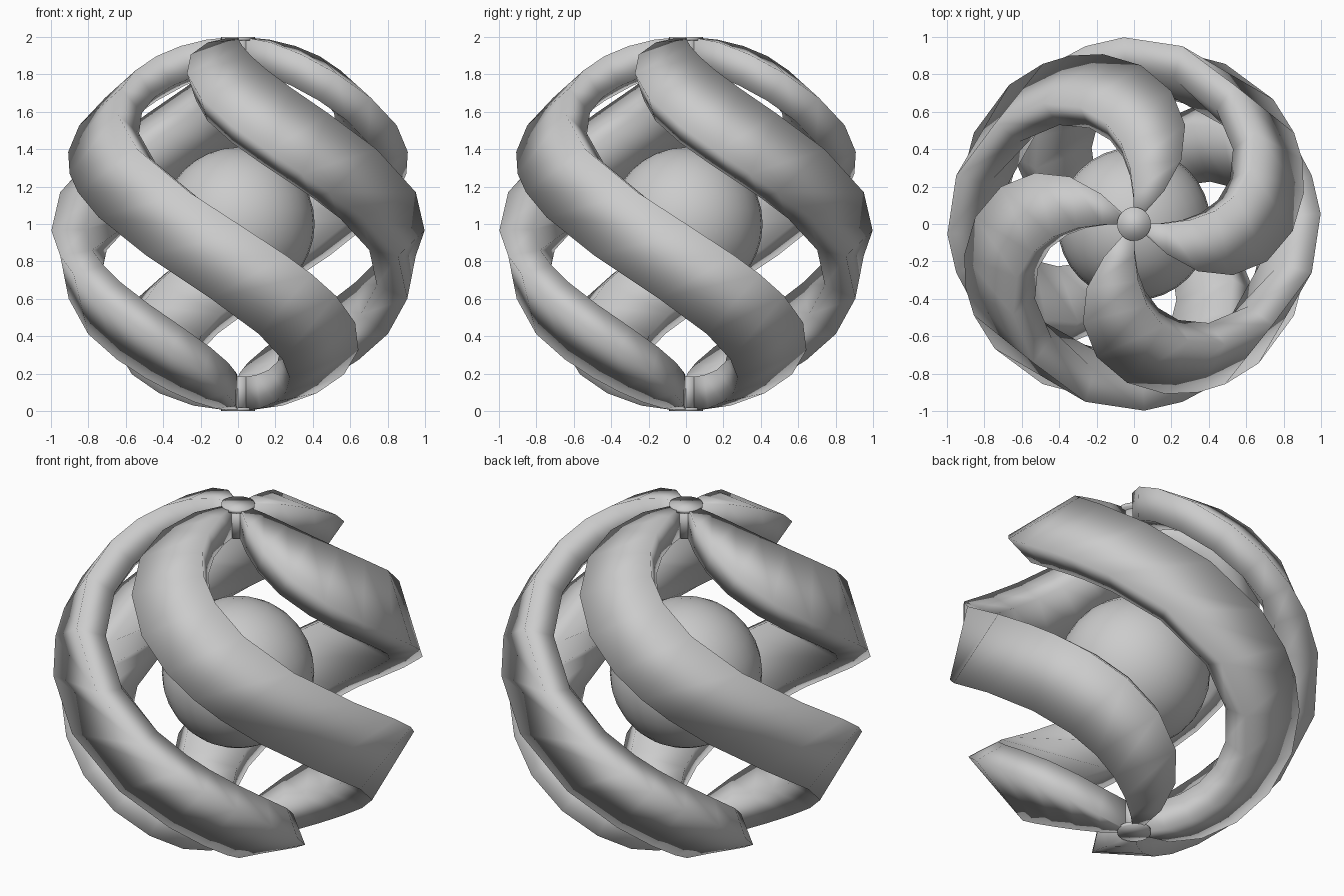
import bpy, bmesh
from math import sin, cos, radians, pi, exp

if "Cube" in bpy.data.objects:
    bpy.data.objects.remove(bpy.data.objects["Cube"])

OUTER, INNER = 1.0, 0.82
STEPS = 18


def finish(name, bm):
    bmesh.ops.recalc_face_normals(bm, faces=bm.faces)
    me = bpy.data.meshes.new(name)
    bm.to_mesh(me)
    bm.free()
    ob = bpy.data.objects.new(name, me)
    bpy.context.collection.objects.link(ob)
    return ob


def edge_point(lat, offset, radius, turn):
    # a band edge twists half a turn from pole to pole, evenly with height
    az = radians(offset - 90 * sin(lat)) + turn
    return (radius * cos(lat) * cos(az), radius * cos(lat) * sin(az),
            1 + radius * sin(lat))


# four spiral bands of the outer shell
for k in range(4):
    bm = bmesh.new()
    rings = []
    for i in range(STEPS + 1):
        s = -88 + 176 * i / STEPS
        # cross-section square to the band, but level (dented) near the equator
        d = 10 * cos(radians(s)) - 12 * exp(-(s / 22) ** 2)
        lo, up = radians(s - d), radians(s + d)
        rings.append([bm.verts.new(edge_point(lat, off, r, k * pi / 2))
                      for lat, off, r in ((lo, 45, OUTER), (up, 90, OUTER),
                                          (up, 90, INNER), (lo, 45, INNER))])
    for a, b in zip(rings, rings[1:]):
        for j in range(4):
            n = (j + 1) % 4
            bm.faces.new((a[j], a[n], b[n], b[j]))
    bm.faces.new(rings[0])
    bm.faces.new(rings[-1])
    ob = finish(f"spiral_band_{k + 1}", bm)
    ob.data.shade_smooth()

# inner ball
bpy.ops.mesh.primitive_uv_sphere_add(segments=32, ring_count=16, radius=0.41,
                                     location=(0, 0, 1))
bpy.context.object.name = "inner_ball"
bpy.ops.object.shade_smooth()


def cylinder(name, radius, z0, z1):
    bpy.ops.mesh.primitive_cylinder_add(vertices=24, radius=radius, depth=z1 - z0,
                                        location=(0, 0, (z0 + z1) / 2))
    bpy.context.object.name = name
    bpy.ops.object.shade_smooth()


# pole pins and their caps
cylinder("top_pin", 0.06, 1.815, 1.99)
cylinder("top_cap", 0.09, 1.98, 2.0)
cylinder("bottom_pin", 0.06, 0.01, 0.185)
cylinder("bottom_cap", 0.09, 0.0, 0.02)
